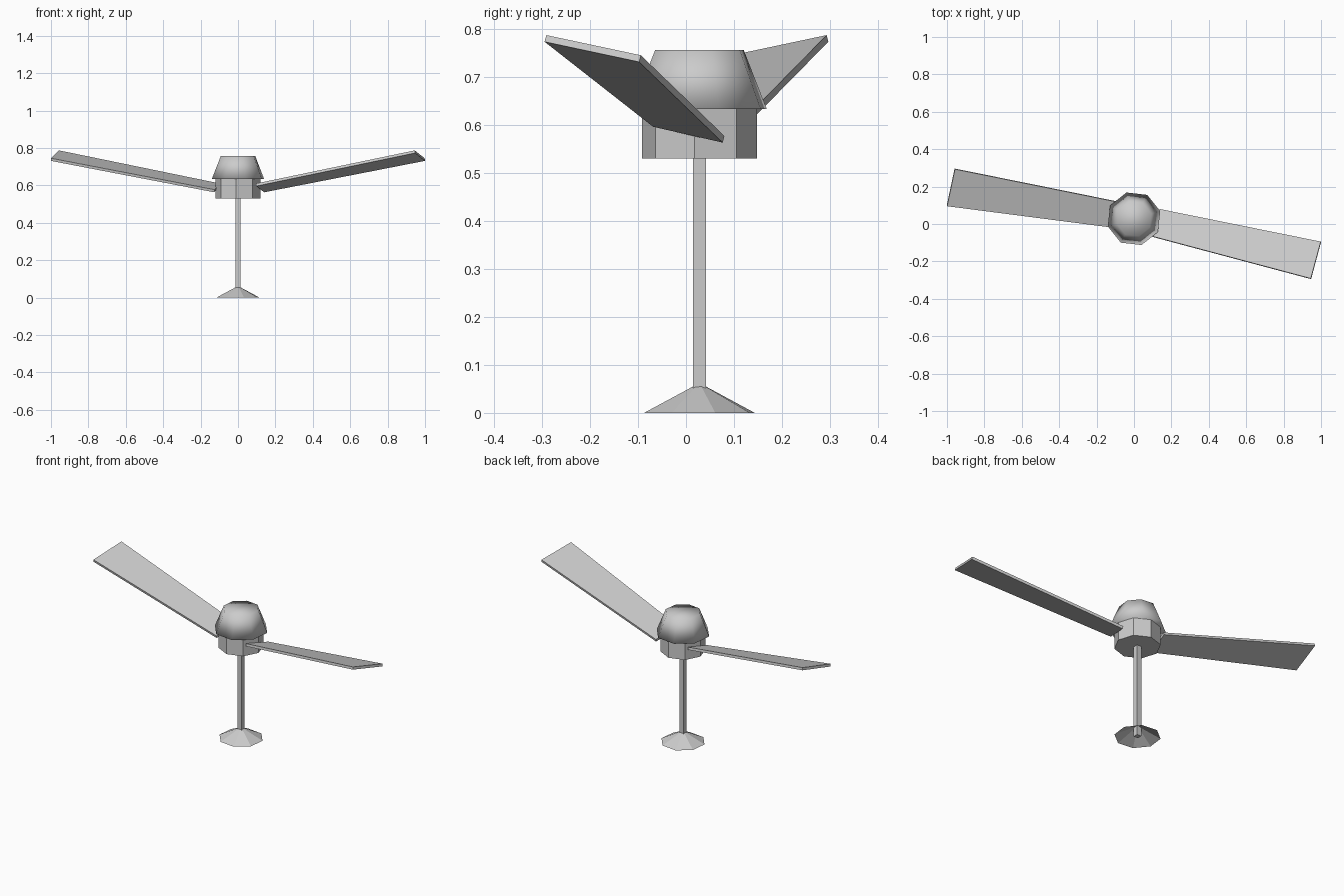
import bpy, bmesh, math
from mathutils import Vector

cube = bpy.data.objects.get("Cube")
if cube:
    bpy.data.objects.remove(cube)

grey = bpy.data.materials.new("light grey")
grey.use_nodes = True
colour = (0.6, 0.6, 0.6, 1)
grey.diffuse_color = colour
grey.node_tree.nodes["Principled BSDF"].inputs["Base Color"].default_value = colour

AXIS_Y = 0.028


def add_object(name, bm):
    bmesh.ops.recalc_face_normals(bm, faces=bm.faces)
    mesh = bpy.data.meshes.new(name)
    bm.to_mesh(mesh)
    bm.free()
    mesh.materials.append(grey)
    obj = bpy.data.objects.new(name, mesh)
    bpy.context.collection.objects.link(obj)
    return obj


def prism(name, sides, turn, low, high, open_bottom=False):
    """Upright tapered prism; low and high are (radius, z), turn is in degrees."""
    bm = bmesh.new()
    rings = []
    for radius, z in (low, high):
        ring = []
        for i in range(sides):
            a = math.radians(turn) + math.tau * i / sides
            ring.append(bm.verts.new((radius * math.cos(a), AXIS_Y + radius * math.sin(a), z)))
        rings.append(ring)
    bottom, top = rings
    for i in range(sides):
        j = (i + 1) % sides
        bm.faces.new((bottom[i], bottom[j], top[j], top[i]))
    bm.faces.new(top)
    if not open_bottom:
        bm.faces.new(bottom[::-1])
    return add_object(name, bm)


def blade(name, corners, thickness=0.0145):
    """Tapered slab below the four given top corners."""
    bm = bmesh.new()
    pts = [Vector(c) for c in corners]
    normal = (pts[2] - pts[0]).cross(pts[3] - pts[1]).normalized()
    if normal.z < 0:
        normal.negate()
    top = [bm.verts.new(p) for p in pts]
    under = [bm.verts.new(p - normal * thickness) for p in pts]
    bm.faces.new(top)
    bm.faces.new(under[::-1])
    for i in range(4):
        j = (i + 1) % 4
        bm.faces.new((top[i], under[i], under[j], top[j]))
    return add_object(name, bm)


# Ceiling-style fitting: flared foot, rod, motor hub and rounded canopy
prism("foot_cone", 8, 16, (0.12, 0), (0.012, 0.056), open_bottom=True)
prism("rod", 4, 45, (0.0195, 0.002), (0.0195, 0.54))
prism("motor_hub", 8, -5, (0.12, 0.53), (0.12, 0.633))
canopy = prism("canopy", 8, 16, (0.146, 0.633), (0.096, 0.756))
for face in canopy.data.polygons:
    face.use_smooth = True

# Two pitched, upswept blades that widen outward
blade("left_blade", [(0.096, -0.065, 0.61), (0.945, -0.291, 0.787),
                     (0.998, -0.094, 0.745), (0.138, 0.08, 0.577)])
blade("right_blade", [(-0.096, 0.119, 0.61), (-0.957, 0.293, 0.787),
                      (-0.999, 0.095, 0.745), (-0.125, -0.018, 0.577)])
